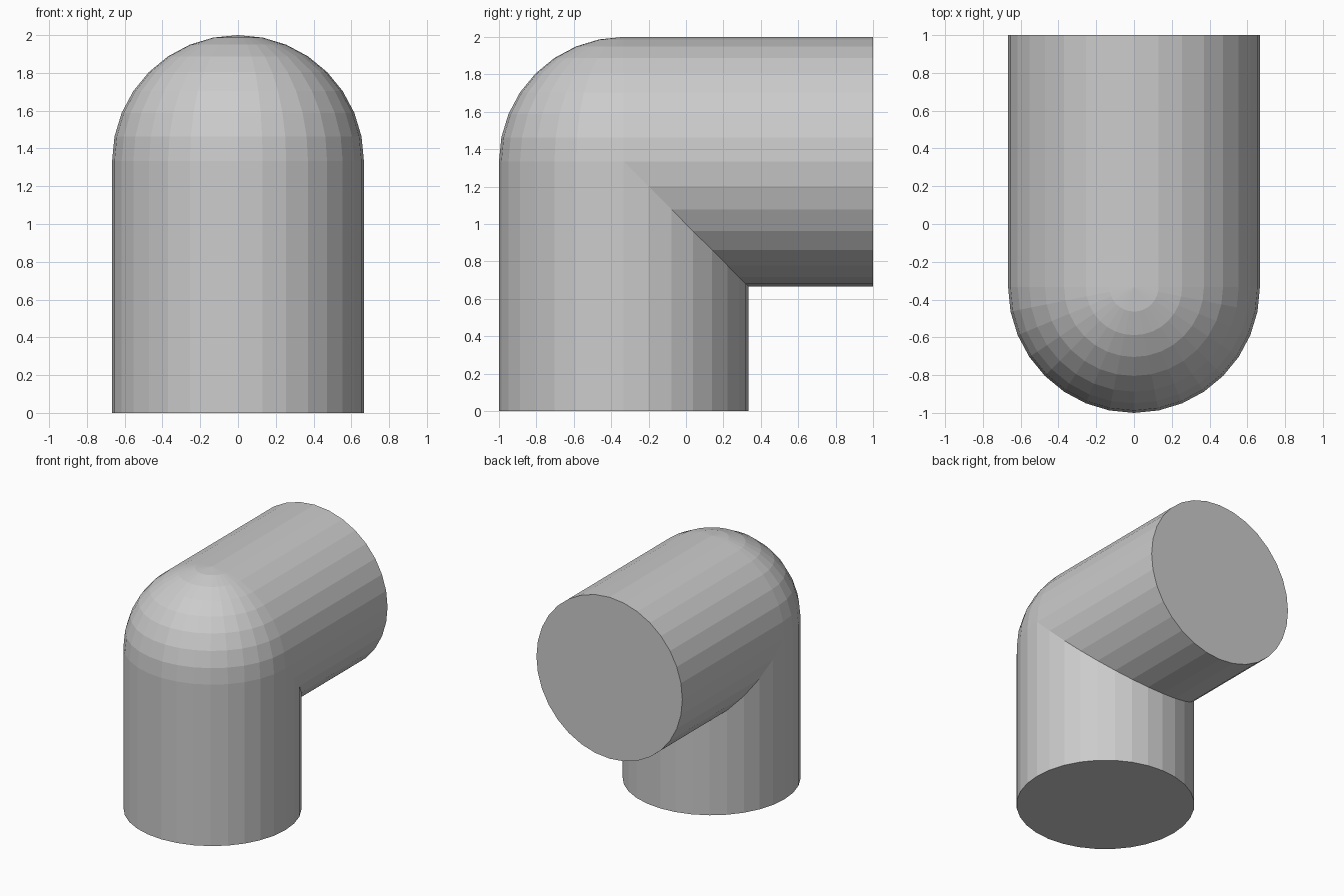
import bpy
import bmesh
from math import sin, cos, pi

cube = bpy.data.objects.get("Cube")
if cube:
    bpy.data.objects.remove(cube, do_unlink=True)

SIDES = 32
R = 2 / 3            # pipe radius
Y0, Z0 = -1 / 3, 4 / 3   # centre of the elbow
STEP = 2 * pi / SIDES

grey = bpy.data.materials.new("grey")
grey.use_nodes = True
color = (0.6, 0.6, 0.6, 1)
grey.diffuse_color = color
grey.node_tree.nodes["Principled BSDF"].inputs["Base Color"].default_value = color

bm = bmesh.new()


def loft(rows, closed):
    """Join neighbouring rows of points with quads."""
    grid = [[bm.verts.new(p) for p in row] for row in rows]
    for low, high in zip(grid, grid[1:]):
        count = len(low)
        for i in range(count if closed else count - 1):
            j = (i + 1) % count
            bm.faces.new((low[i], low[j], high[j], high[i]))
    return grid


circle = [(R * cos(i * STEP), R * sin(i * STEP)) for i in range(SIDES)]

# Upright pipe, mitred at the back, with a closed bottom
upright = loft([[(x, Y0 + d, 0) for x, d in circle],
                [(x, Y0 + d, Z0 - max(0, d)) for x, d in circle]], True)
bm.faces.new(upright[0])

# Level pipe, mitred underneath, with a closed back end
level = loft([[(x, Y0 + max(0, -d), Z0 + d) for x, d in circle],
              [(x, 1, Z0 + d) for x, d in circle]], True)
bm.faces.new(level[-1])

# Quarter-sphere dome over the outer corner
half, quarter = SIDES // 2, SIDES // 4
loft([[(R * cos(lat * STEP) * cos(pi + lon * STEP),
        Y0 + R * cos(lat * STEP) * sin(pi + lon * STEP),
        Z0 + R * sin(lat * STEP)) for lon in range(half + 1)]
      for lat in range(quarter + 1)], False)

# Weld the parts into one closed skin
bmesh.ops.remove_doubles(bm, verts=bm.verts[:], dist=0.0005)
bmesh.ops.recalc_face_normals(bm, faces=bm.faces[:])

mesh = bpy.data.meshes.new("pipe_elbow")
bm.to_mesh(mesh)
bm.free()
mesh.materials.append(grey)
elbow = bpy.data.objects.new("pipe_elbow", mesh)
bpy.context.collection.objects.link(elbow)
